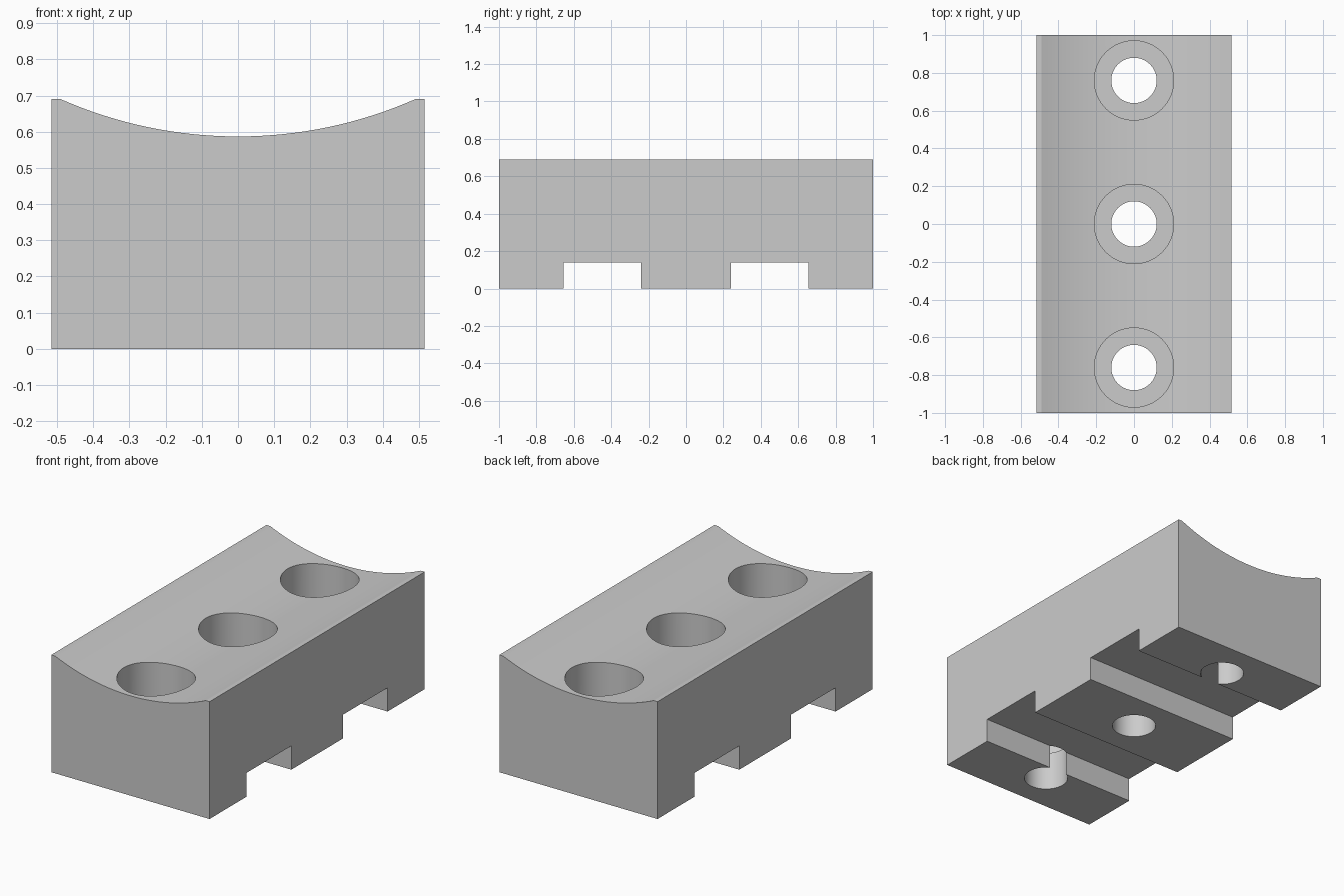
import bpy, bmesh, math

if "Cube" in bpy.data.objects:
    bpy.data.objects.remove(bpy.data.objects["Cube"], do_unlink=True)

HALF_W, HALF_L, TOP = 0.515, 1.0, 0.69
SADDLE_HALF, SADDLE_LOW = 0.49, 0.587

grey = bpy.data.materials.new("plain grey")
grey.use_nodes = True
colour = (0.6, 0.6, 0.6, 1)
grey.diffuse_color = colour
grey.node_tree.nodes["Principled BSDF"].inputs["Base Color"].default_value = colour


def add_object(name, bm):
    bmesh.ops.recalc_face_normals(bm, faces=bm.faces)
    mesh = bpy.data.meshes.new(name)
    bm.to_mesh(mesh)
    bm.free()
    mesh.materials.append(grey)
    obj = bpy.data.objects.new(name, mesh)
    bpy.context.collection.objects.link(obj)
    return obj


def cut(target, cutter):
    mod = target.modifiers.new(cutter.name, "BOOLEAN")
    mod.operation = "DIFFERENCE"
    mod.solver = "EXACT"
    mod.object = cutter
    bpy.context.view_layer.objects.active = target
    bpy.ops.object.modifier_apply(modifier=mod.name)
    bpy.data.objects.remove(cutter, do_unlink=True)


def cylinder(name, radius, y, low, high):
    bm = bmesh.new()
    bmesh.ops.create_cone(bm, cap_ends=True, segments=64, radius1=radius,
                          radius2=radius, depth=high - low)
    bmesh.ops.translate(bm, verts=bm.verts, vec=(0, y, (low + high) / 2))
    return add_object(name, bm)


def box(name, size, centre):
    bm = bmesh.new()
    bmesh.ops.create_cube(bm, size=1)
    bmesh.ops.scale(bm, verts=bm.verts, vec=size)
    bmesh.ops.translate(bm, verts=bm.verts, vec=centre)
    return add_object(name, bm)


# Block with a concave saddle top, extruded along its length
sag = TOP - SADDLE_LOW
radius = (SADDLE_HALF ** 2 + sag ** 2) / (2 * sag)
sweep = math.asin(SADDLE_HALF / radius)
profile = [(-HALF_W, 0), (HALF_W, 0), (HALF_W, TOP)]
steps = 32
for i in range(steps + 1):
    a = sweep * (1 - 2 * i / steps)
    profile.append((radius * math.sin(a), SADDLE_LOW + radius * (1 - math.cos(a))))
profile.append((-HALF_W, TOP))

bm = bmesh.new()
end = bm.faces.new([bm.verts.new((x, -HALF_L, z)) for x, z in profile])
extruded = bmesh.ops.extrude_face_region(bm, geom=[end])["geom"]
bmesh.ops.translate(bm, vec=(0, 2 * HALF_L, 0),
                    verts=[v for v in extruded if isinstance(v, bmesh.types.BMVert)])
block = add_object("saddle_block", bm)

# Two cross slots in the underside
for side in (-1, 1):
    cut(block, box("slot_cutter", (2, 0.415, 0.28), (0, side * 0.4475, 0)))

# Three counterbored screw holes
for y in (-0.76, 0, 0.76):
    cut(block, cylinder("hole_cutter", 0.12, y, -0.2, 1))
    cut(block, cylinder("counterbore_cutter", 0.21, y, 0.23, 1))

# Smooth curved walls, crisp edges
bpy.ops.object.select_all(action="DESELECT")
block.select_set(True)
bpy.context.view_layer.objects.active = block
bpy.ops.object.shade_smooth_by_angle(angle=math.radians(12))
